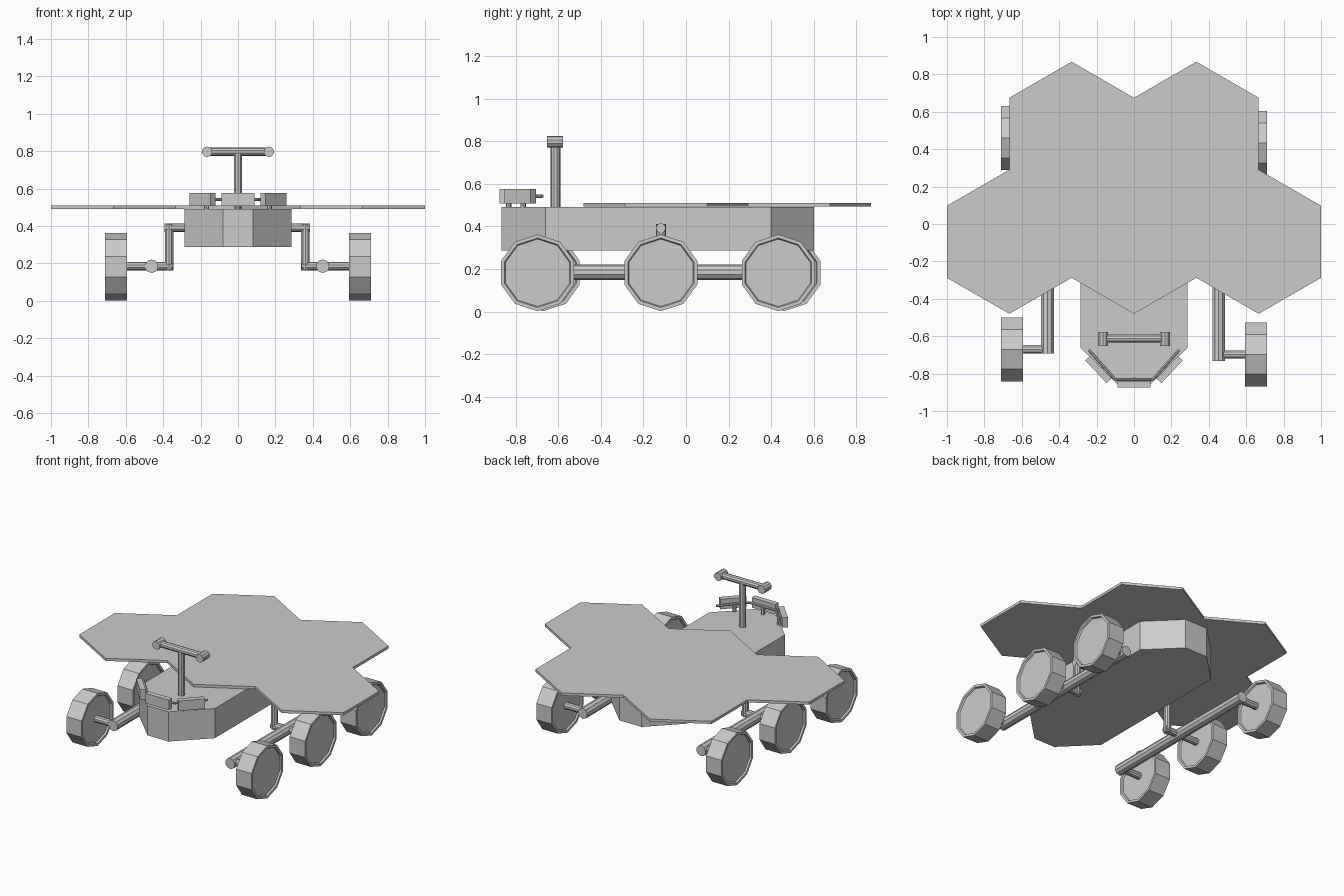
import bpy, bmesh
from math import sin, cos, pi, radians
from mathutils import Vector, Matrix

if "Cube" in bpy.data.objects:
    bpy.data.objects.remove(bpy.data.objects["Cube"])


def finish(bm, name):
    bmesh.ops.recalc_face_normals(bm, faces=bm.faces)
    mesh = bpy.data.meshes.new(name)
    bm.to_mesh(mesh)
    bm.free()
    ob = bpy.data.objects.new(name, mesh)
    bpy.context.collection.objects.link(ob)
    return ob


def prism(name, outline, z0, z1):
    bm = bmesh.new()
    face = bm.faces.new([bm.verts.new((x, y, z0)) for x, y in outline])
    ext = bmesh.ops.extrude_face_region(bm, geom=[face], use_keep_orig=True)
    top = [v for v in ext["geom"] if isinstance(v, bmesh.types.BMVert)]
    bmesh.ops.translate(bm, verts=top, vec=(0, 0, z1 - z0))
    return finish(bm, name)


def rod(name, a, b, r, sides=10):
    a, b = Vector(a), Vector(b)
    bm = bmesh.new()
    bmesh.ops.create_cone(bm, cap_ends=True, segments=sides, radius1=r, radius2=r,
                          depth=(b - a).length)
    rot = (b - a).to_track_quat('Z', 'Y').to_matrix().to_4x4()
    bm.transform(Matrix.Translation((a + b) / 2) @ rot)
    return finish(bm, name)


def box(name, center, size, angle=0):
    bm = bmesh.new()
    bmesh.ops.create_cube(bm, size=1)
    bm.transform(Matrix.Translation(center) @ Matrix.Rotation(angle, 4, 'Z')
                 @ Matrix.Diagonal((*size, 1)))
    return finish(bm, name)


def wheel(name, x, y, z, sides=10):
    # radius / offset profile spun around the axle
    profile = [(0.075, -0.047), (0.158, -0.047), (0.163, -0.058), (0.18, -0.058),
               (0.18, 0.058), (0.163, 0.058), (0.158, 0.047), (0.075, 0.047)]
    bm = bmesh.new()
    rings = []
    for r, dx in profile:
        rings.append([bm.verts.new((x + dx, y + r * sin(2 * pi * i / sides),
                                    z + r * cos(2 * pi * i / sides))) for i in range(sides)])
    for p, q in zip(rings, rings[1:]):
        for i in range(sides):
            j = (i + 1) % sides
            bm.faces.new((p[i], p[j], q[j], q[i]))
    bm.faces.new(rings[0])
    bm.faces.new(rings[-1])
    return finish(bm, name)


# body: long box with chamfered corners
half = [(0.08, -0.865), (0.287, -0.66), (0.287, 0.4), (0.085, 0.6)]
prism("body", half + [(-x, y) for x, y in reversed(half)], 0.287, 0.49)

# solar panel: five hexagons
R = 0.385
W = R * cos(radians(30))
for k, (i, y) in enumerate([(-2, -0.095), (0, -0.095), (2, -0.095), (-1, 0.4925), (1, 0.4925)]):
    y = -0.095 if k < 3 else -0.095 + 1.5 * R
    prism(f"solar_panel_{k}", [(i * W + R * sin(a * pi / 3), y + R * cos(a * pi / 3))
                               for a in range(6)], 0.492, 0.51)

# wheels and suspension, left side sits slightly further back
for s, side, dy in ((1, "right", 0), (-1, "left", 0.027)):
    bx = 0.453 if s > 0 else 0.462
    sx = 0.36 if s > 0 else 0.368
    axles = (-0.697 + dy, -0.118, 0.433 + dy)
    rod(f"{side}_beam", (s * bx, -0.733 + dy * 1.5, 0.185), (s * bx, 0.47 + dy, 0.185), 0.036)
    for k, y in enumerate(axles):
        wheel(f"{side}_wheel_{k}", s * 0.652, y, 0.182)
        rod(f"{side}_axle_{k}", (s * (sx - 0.02 if k == 1 else bx), y, 0.186),
            (s * 0.62, y, 0.186), 0.023)
    rod(f"{side}_strut", (s * sx, -0.118, 0.165), (s * sx, -0.118, 0.41), 0.023)
    rod(f"{side}_body_mount", (s * 0.26, -0.118, 0.392), (s * (sx + 0.024), -0.118, 0.392), 0.023)

# camera mast
rod("mast", (0, -0.613, 0.48), (0, -0.613, 0.795), 0.023)
rod("mast_crossbar", (-0.165, -0.613, 0.797), (0.165, -0.613, 0.797), 0.022)
for s in (-1, 1):
    rod(f"camera_{s}", (s * 0.165, -0.652, 0.797), (s * 0.165, -0.578, 0.797), 0.028)

# front instrument boxes on a bent rail
box("front_box", (0, -0.857, 0.542), (0.178, 0.036, 0.068))
rod("front_rail", (-0.1, -0.832, 0.542), (0.1, -0.832, 0.542), 0.008, 8)
rod("front_post", (0, -0.832, 0.485), (0, -0.832, 0.54), 0.013, 8)
for s in (-1, 1):
    box(f"side_box_{s}", (s * 0.19, -0.778, 0.542), (0.166, 0.036, 0.068), s * radians(47))
    rod(f"side_rail_{s}", (s * 0.1, -0.832, 0.542), (s * 0.242, -0.673, 0.542), 0.008, 8)
    rod(f"side_post_{s}", (s * 0.168, -0.765, 0.485), (s * 0.168, -0.765, 0.54), 0.013, 8)
